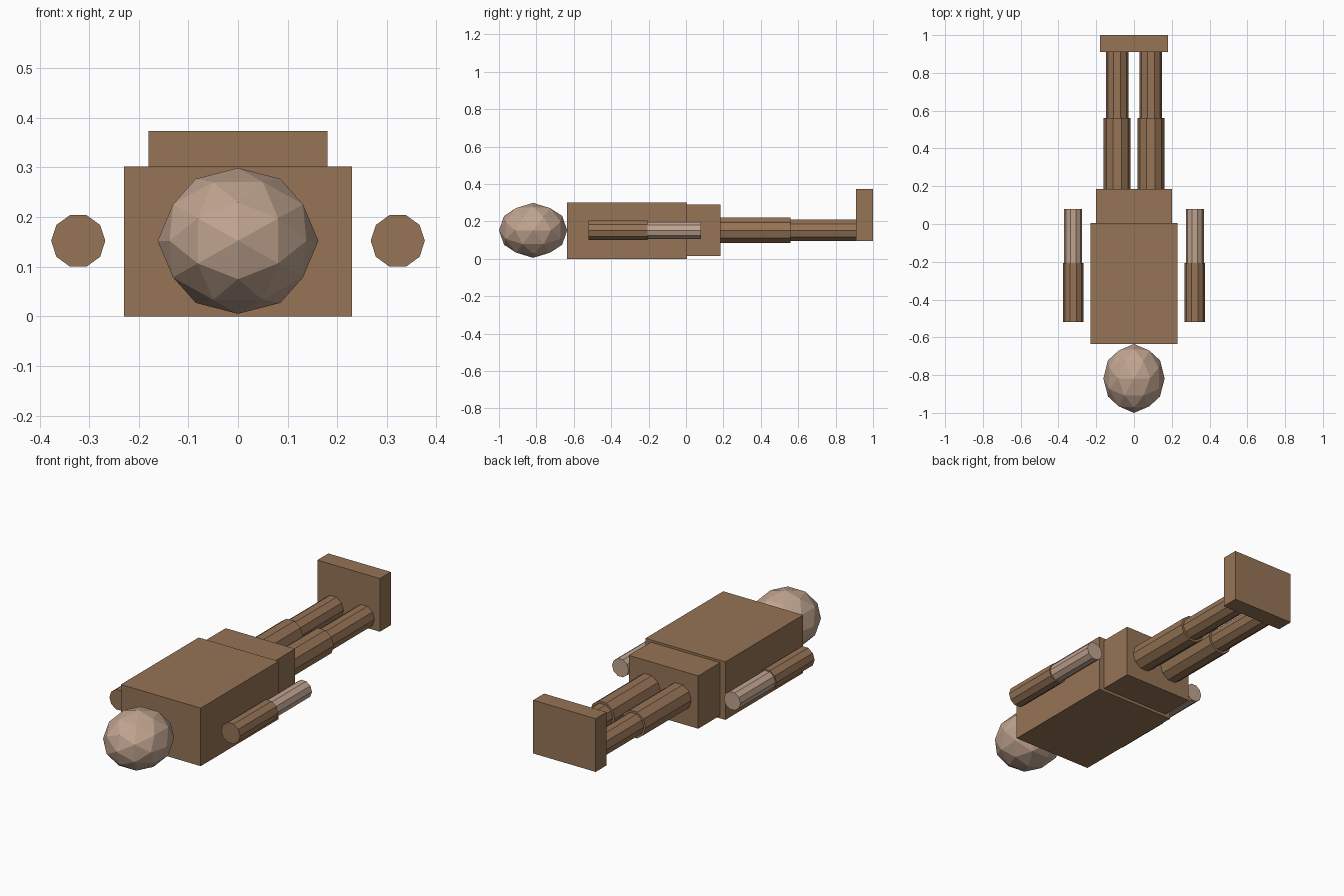
import bpy, math
from mathutils import Matrix

if "Cube" in bpy.data.objects:
    bpy.data.objects.remove(bpy.data.objects["Cube"])


def srgb(r, g, b):
    f = lambda c: c / 12.92 if c <= 0.04045 else ((c + 0.055) / 1.055) ** 2.4
    return (f(r / 255), f(g / 255), f(b / 255), 1)


def material(name, colour):
    m = bpy.data.materials.new(name)
    m.diffuse_color = colour
    m.use_nodes = True
    m.node_tree.nodes["Principled BSDF"].inputs["Base Color"].default_value = m.diffuse_color
    return m


brown = material("brown cloth", srgb(150, 116, 86))
skin = material("skin", srgb(192, 164, 144))
MID = 0.152  # height of the body axis


def finish(name, mat):
    ob = bpy.context.object
    ob.name = name
    ob.data.materials.append(mat)
    return ob


def box(name, x, y0, y1, z0, z1):
    bpy.ops.mesh.primitive_cube_add(size=1)
    ob = finish(name, brown)
    ob.data.transform(Matrix.Translation((0, (y0 + y1) / 2, (z0 + z1) / 2))
                      @ Matrix.Diagonal((2 * x, y1 - y0, z1 - z0, 1)))


def limb(name, x, r, y0, y1, mat):
    # ten-sided rod lying along y, with corners pointing sideways
    bpy.ops.mesh.primitive_cylinder_add(vertices=10, radius=r, depth=y1 - y0)
    ob = finish(name, mat)
    ob.data.transform(Matrix.Translation((x, (y0 + y1) / 2, MID))
                      @ Matrix.Rotation(math.pi / 2, 4, 'X')
                      @ Matrix.Rotation(math.pi / 2, 4, 'Z'))


# torso, hips and upright foot block
box("torso", 0.23, -0.635, 0.005, 0.0, 0.302)
box("hips", 0.20, 0.005, 0.185, 0.015, 0.29)
box("feet", 0.18, 0.91, 1.0, 0.096, 0.373)

# arms and legs on both sides
for side, s in (("left", 1), ("right", -1)):
    limb(side + "_upper_arm", s * 0.322, 0.0545, -0.52, -0.207, brown)
    limb(side + "_forearm", s * 0.322, 0.048, -0.207, 0.08, skin)
    limb(side + "_thigh", s * 0.089, 0.0715, 0.185, 0.56, brown)
    limb(side + "_shin", s * 0.089, 0.06, 0.56, 0.91, brown)

# faceted head, turned so an edge midpoint lies on each axis, then stretched
bpy.ops.mesh.primitive_ico_sphere_add(subdivisions=2, radius=1)
head = finish("head", skin)
head.data.transform(Matrix.Translation((0, -0.8175, MID))
                    @ Matrix.Diagonal((0.162, 0.1825, 0.147, 1))
                    @ Matrix.Rotation(-math.atan2(0.5257, 0.8507), 4, 'Y'))
